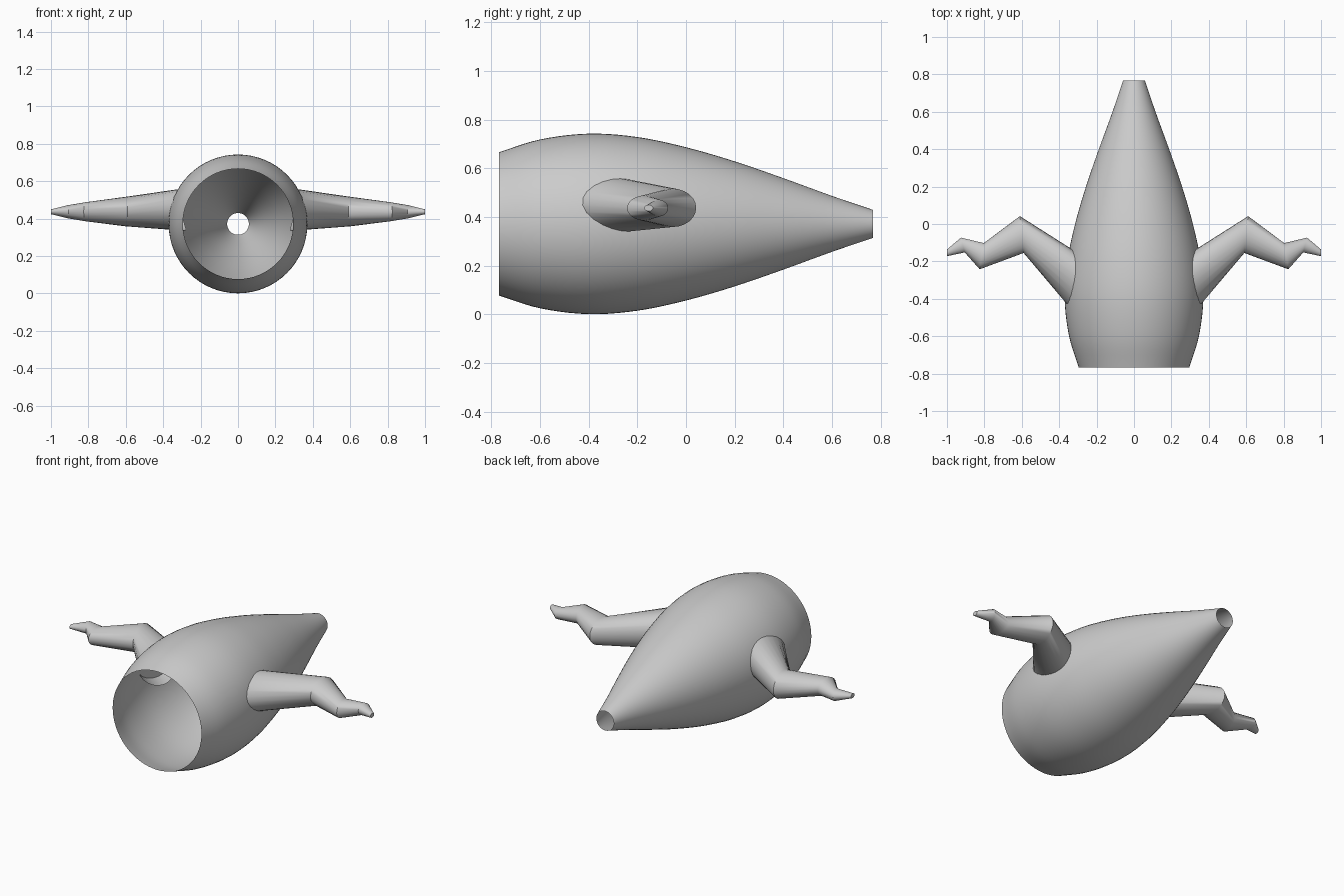
import bpy, bmesh, math

if "Cube" in bpy.data.objects:
    bpy.data.objects.remove(bpy.data.objects["Cube"])

CZ = 0.372  # height of the body axis


def loft(name, rings, cap_end=False, angle=40):
    """Skin a list of equal-sized closed rings."""
    bm = bmesh.new()
    vr = [[bm.verts.new(p) for p in ring] for ring in rings]
    n = len(vr[0])
    for a, b in zip(vr, vr[1:]):
        for i in range(n):
            j = (i + 1) % n
            bm.faces.new((a[i], a[j], b[j], b[i]))
    if cap_end:
        bm.faces.new(vr[-1])
    bmesh.ops.recalc_face_normals(bm, faces=bm.faces)
    mesh = bpy.data.meshes.new(name)
    bm.to_mesh(mesh)
    bm.free()
    obj = bpy.data.objects.new(name, mesh)
    bpy.context.collection.objects.link(obj)
    bpy.ops.object.select_all(action='DESELECT')
    obj.select_set(True)
    bpy.context.view_layer.objects.active = obj
    bpy.ops.object.shade_smooth_by_angle(angle=math.radians(angle))
    return obj


def smooth_profile(pts, steps=5):
    """Catmull-Rom curve through (y, radius) points."""
    p = [tuple(2 * a - b for a, b in zip(pts[0], pts[1]))] + pts
    p.append(tuple(2 * a - b for a, b in zip(pts[-1], pts[-2])))
    out = []
    for k in range(1, len(p) - 2):
        for s in range(steps):
            t = s / steps
            out.append(tuple(
                0.5 * (2 * b + (c - a) * t + (2 * a - 5 * b + 4 * c - d) * t * t
                       + (3 * b - a - 3 * c + d) * t ** 3)
                for a, b, c, d in zip(*p[k - 1:k + 3])))
    return out + [pts[-1]]


# Hollow tapered body, open at both ends, turned around the y axis
profile = smooth_profile([(-0.768, 0.295), (-0.6, 0.347), (-0.4, 0.371), (-0.2, 0.357),
                          (0.0, 0.315), (0.2, 0.257), (0.4, 0.188), (0.6, 0.115),
                          (0.768, 0.058)])
SEG = 64
loft("body", [[(r * math.cos(2 * math.pi * i / SEG), y, CZ + r * math.sin(2 * math.pi * i / SEG))
               for i in range(SEG)] for y, r in profile])

# Bent arms: each joint is (back x, back y, front x, front y, centre z, half height)
joints = [(0.30, -0.155, 0.352, -0.436, 0.449, 0.114),
          (0.61, 0.042, 0.59, -0.155, 0.438, 0.079),
          (0.803, -0.102, 0.825, -0.242, 0.437, 0.051),
          (0.925, -0.073, 0.905, -0.152, 0.437, 0.034),
          (1.0, -0.136, 1.0, -0.172, 0.437, 0.013)]
SIDES = 24
for side, name in ((1, "right_arm"), (-1, "left_arm")):
    rings = []
    for k, (bx, by, fx, fy, z, h) in enumerate(joints):
        ring = []
        for i in range(SIDES):
            c, s = math.cos(2 * math.pi * i / SIDES), math.sin(2 * math.pi * i / SIDES)
            x = (bx + fx) / 2 + (bx - fx) / 2 * c
            y = (by + fy) / 2 + (by - fy) / 2 * c
            if k == 0:  # root follows the body curvature
                x -= 0.045 * s * s
            ring.append((side * x, y, z + h * s))
        rings.append(ring)
    loft(name, rings, cap_end=True, angle=50)
